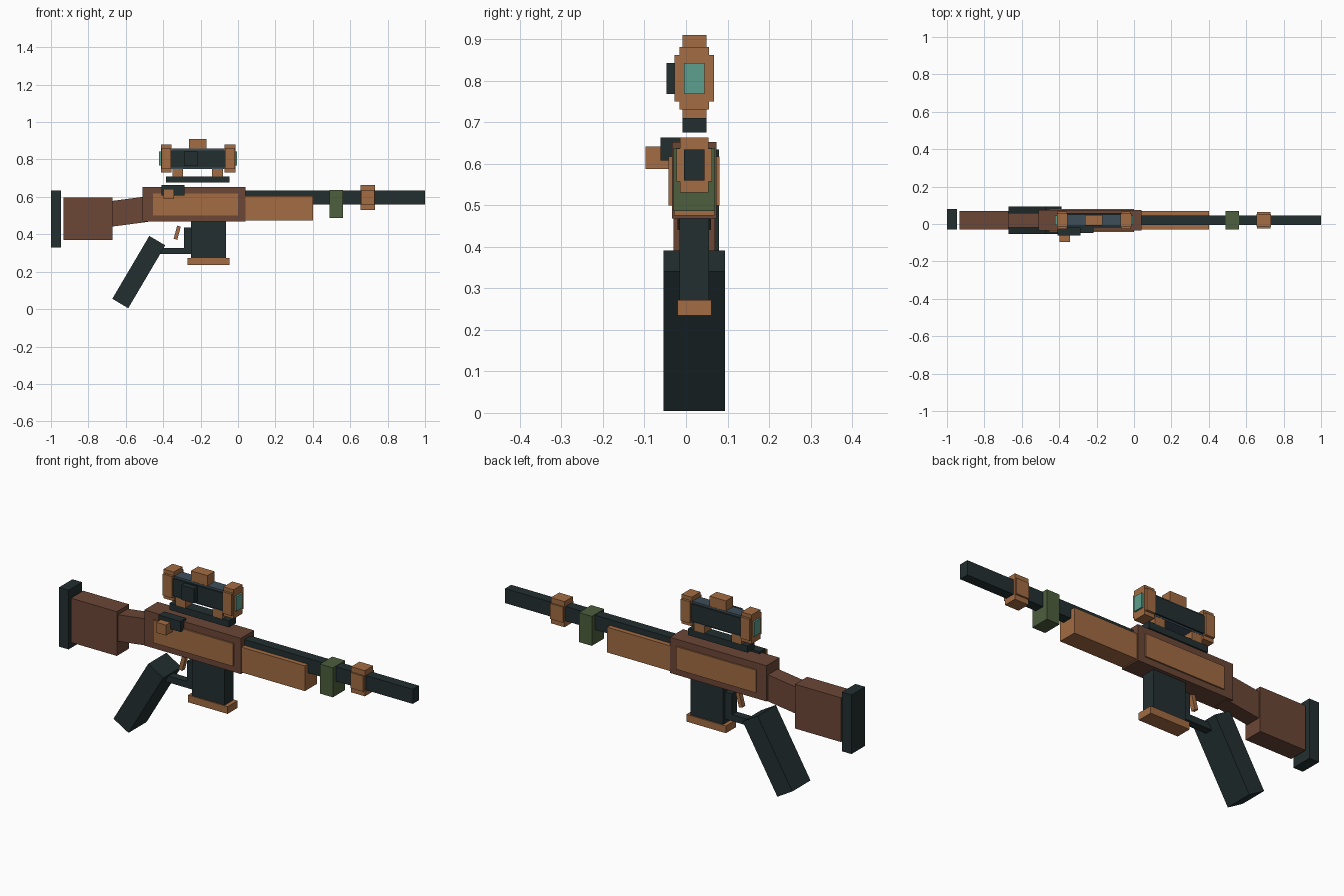
import bpy, bmesh, math
from mathutils import Matrix, Vector

cube = bpy.data.objects.get("Cube")
if cube:
    bpy.data.objects.remove(cube, do_unlink=True)


def material(name, rgb):
    lin = [(c / 255 / 12.92) if c < 11 else ((c / 255 + 0.055) / 1.055) ** 2.4 for c in rgb]
    m = bpy.data.materials.new(name)
    m.use_nodes = True
    m.diffuse_color = (*lin, 1)
    m.node_tree.nodes["Principled BSDF"].inputs["Base Color"].default_value = (*lin, 1)
    return m


DARK = material("dark metal", (35, 47, 48))
BROWN = material("brown wood", (108, 71, 55))
TAN = material("tan wood", (163, 108, 67))
GREEN = material("olive green", (77, 94, 61))
SLATE = material("slate metal", (62, 78, 90))
GLASS = material("teal glass", (92, 160, 142))


def boxes(name, mat, *parts):
    """One object from boxes, each given as (x range, y range, z range, tilt degrees)."""
    bm = bmesh.new()
    for xr, yr, zr, *tilt in parts:
        ranges = (xr, yr, zr)
        centre = Vector([(a + b) / 2 for a, b in ranges])
        size = Vector([b - a for a, b in ranges])
        turn = Matrix.Rotation(math.radians(tilt[0] if tilt else 0), 4, 'Y')
        bmesh.ops.create_cube(bm, size=1, matrix=Matrix.Translation(centre) @ turn @ Matrix.Diagonal((*size, 1)))
    mesh = bpy.data.meshes.new(name)
    bm.to_mesh(mesh)
    bm.free()
    mesh.materials.append(mat)
    ob = bpy.data.objects.new(name, mesh)
    bpy.context.collection.objects.link(ob)
    return ob


def wide(half, mid=0.02):
    """Range across the body, about its centre plane."""
    return (mid - half, mid + half)


def stepped_ring(name, x0, x1, mid_z, outer, inner):
    """Square collar with notched corners: a tall narrow box through a low wide one."""
    boxes(name, TAN,
          ((x0, x1), wide(inner[0]), (mid_z - outer[1], mid_z + outer[1])),
          ((x0 + 0.003, x1 - 0.003), wide(outer[0]), (mid_z - inner[1], mid_z + inner[1])))


# Stock
boxes("butt_pad", DARK, ((-1, -0.945), wide(0.055, 0.025), (0.33, 0.635)))
boxes("stock", BROWN, ((-0.932, -0.67), wide(0.05), (0.37, 0.598)))
boxes("stock_neck", BROWN, ((-0.7, -0.49), wide(0.04), (0.452, 0.588), -7.5))

# Receiver and its side panels
boxes("receiver", BROWN, ((-0.51, 0.04), wide(0.054), (0.468, 0.652)))
boxes("right_panel", TAN, ((-0.455, 0.0), (-0.042, -0.03), (0.5, 0.617)))
boxes("left_panel", TAN, ((-0.455, 0.0), (0.07, 0.081), (0.5, 0.617)))

# Handguard, barrel and muzzle fittings
boxes("handguard", TAN, ((0.03, 0.402), wide(0.049), (0.475, 0.605)))
boxes("barrel", DARK, ((0.0, 1.0), wide(0.025), (0.56, 0.635)))
boxes("barrel_block", GREEN, ((0.488, 0.562), wide(0.05), (0.486, 0.638)))
stepped_ring("barrel_collar", 0.655, 0.733, 0.597, (0.043, 0.066), (0.034, 0.04))

# Magazine
boxes("magazine", DARK, ((-0.25, -0.065), wide(0.036), (0.265, 0.475)))
boxes("magazine_base", TAN, ((-0.27, -0.045), wide(0.041), (0.235, 0.272)))

# Trigger group and grip
boxes("trigger_guard", DARK,
      ((-0.43, -0.25), wide(0.02), (0.295, 0.328)),
      ((-0.29, -0.245), wide(0.02), (0.295, 0.435)))
boxes("trigger", TAN, ((-0.335, -0.315), wide(0.012), (0.372, 0.445), 15))
boxes("grip", DARK, ((-0.58, -0.481), wide(0.074), (0.003, 0.393), 30.5))

# Bolt
boxes("bolt", DARK, ((-0.41, -0.285), (-0.061, -0.015), (0.608, 0.663)))
boxes("bolt_knob", TAN, ((-0.398, -0.343), (-0.097, -0.04), (0.588, 0.642)))

# Scope mount
boxes("scope_rail", DARK, ((-0.385, -0.045), wide(0.029), (0.676, 0.71)))
for name, x in (("rear", -0.322), ("front", -0.11)):
    boxes(name + "_scope_mount", TAN, ((x - 0.029, x + 0.029), wide(0.029), (0.709, 0.77)))

# Scope tube, rings, lenses and knobs
boxes("scope_tube", DARK, ((-0.37, -0.06), wide(0.038), (0.758, 0.848)))
boxes("scope_tube_core", SLATE, ((-0.37, -0.06), wide(0.03), (0.75, 0.858)))
for name, x, out in (("rear", -0.384, -1), ("front", -0.043, 1)):
    stepped_ring(name + "_scope_ring", x - 0.029, x + 0.029, 0.806, (0.048, 0.075), (0.036, 0.056))
    boxes(name + "_lens", GLASS, (sorted((x, x + out * 0.038)), wide(0.025), (0.768, 0.843)))
boxes("top_knob", TAN, ((-0.262, -0.168), wide(0.029), (0.84, 0.91)))
boxes("side_knob", DARK, ((-0.29, -0.217), (-0.047, -0.01), (0.768, 0.843)))
